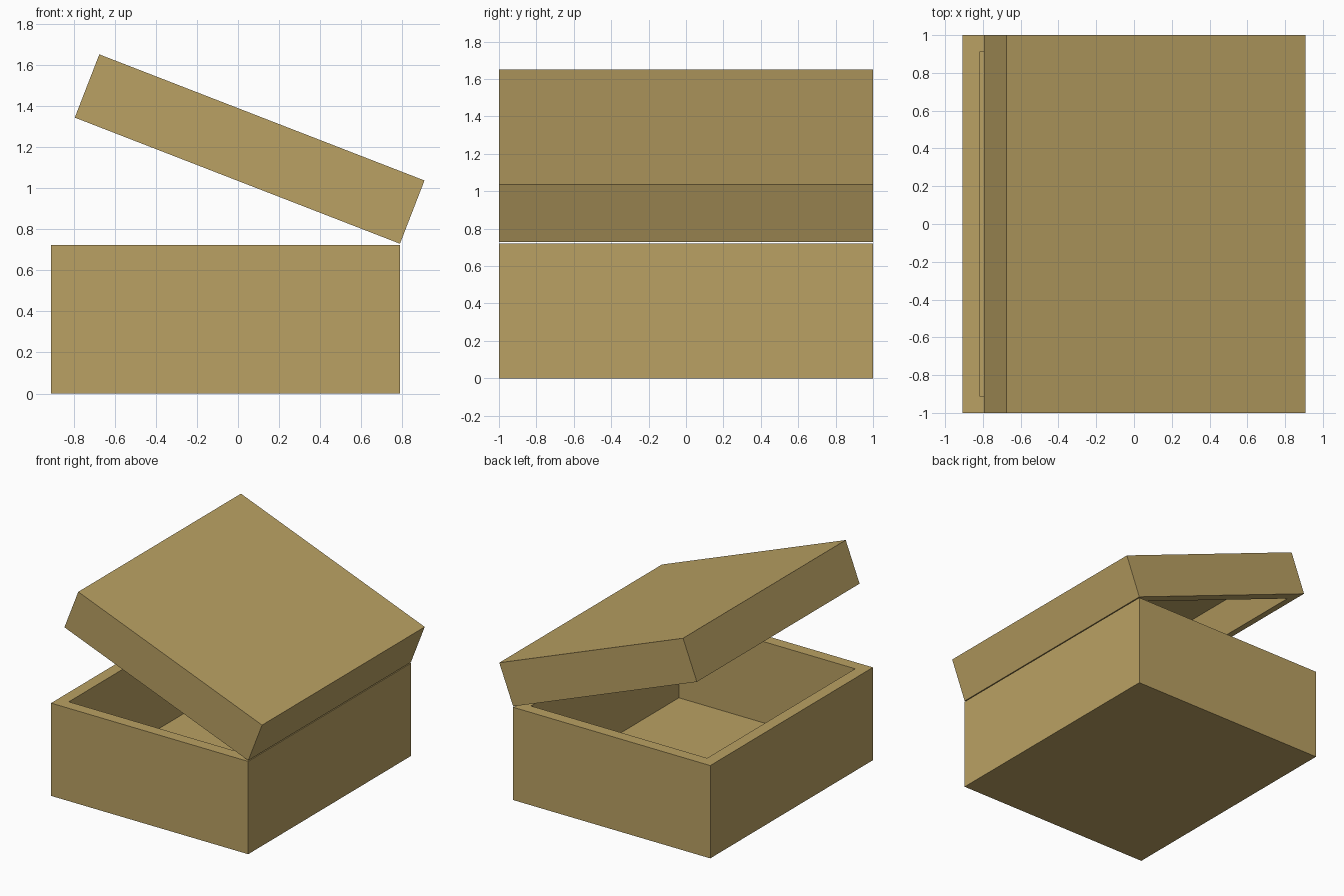
import bpy, bmesh
from math import radians
from mathutils import Matrix, Vector

if "Cube" in bpy.data.objects:
    bpy.data.objects.remove(bpy.data.objects["Cube"], do_unlink=True)

WIDTH, DEPTH, WALL = 1.697, 2.0, 0.09
HINGE_X = 0.788
BASE_HEIGHT, LID_HEIGHT = 0.722, 0.33

tan = bpy.data.materials.new("tan cardboard")
tan.use_nodes = True
color = (0.49, 0.355, 0.125, 1)
tan.diffuse_color = color
tan.node_tree.nodes["Principled BSDF"].inputs["Base Color"].default_value = color


def tray(name, height, open_side):
    """Hollow box with its hinge edge at x = 0, open upward (1) or downward (-1)."""
    bm = bmesh.new()
    bmesh.ops.create_cube(bm, size=1)
    bmesh.ops.scale(bm, vec=(WIDTH, DEPTH, height), verts=bm.verts)
    bmesh.ops.translate(bm, vec=(-WIDTH / 2, 0, height / 2), verts=bm.verts)
    bm.normal_update()
    mouth = next(f for f in bm.faces if f.normal.z * open_side > 0.9)
    # Rim, then the cavity pushed in to leave an equally thick floor
    bmesh.ops.inset_region(bm, faces=[mouth], thickness=WALL, use_even_offset=True)
    floor = bmesh.ops.extrude_discrete_faces(bm, faces=[mouth])["faces"][0]
    bmesh.ops.translate(bm, vec=Vector((0, 0, -open_side * (height - WALL))), verts=floor.verts)
    bmesh.ops.recalc_face_normals(bm, faces=bm.faces)
    mesh = bpy.data.meshes.new(name)
    bm.to_mesh(mesh)
    bm.free()
    mesh.materials.append(tan)
    obj = bpy.data.objects.new(name, mesh)
    bpy.context.collection.objects.link(obj)
    return obj


# Box body
base = tray("box_base", BASE_HEIGHT, 1)
base.location.x = HINGE_X

# Lid swung open about its hinge edge
lid = tray("box_lid", LID_HEIGHT, -1)
lid.matrix_world = (Matrix.Translation((HINGE_X, 0, BASE_HEIGHT + 0.007))
                    @ Matrix.Rotation(radians(21.2), 4, "Y"))
